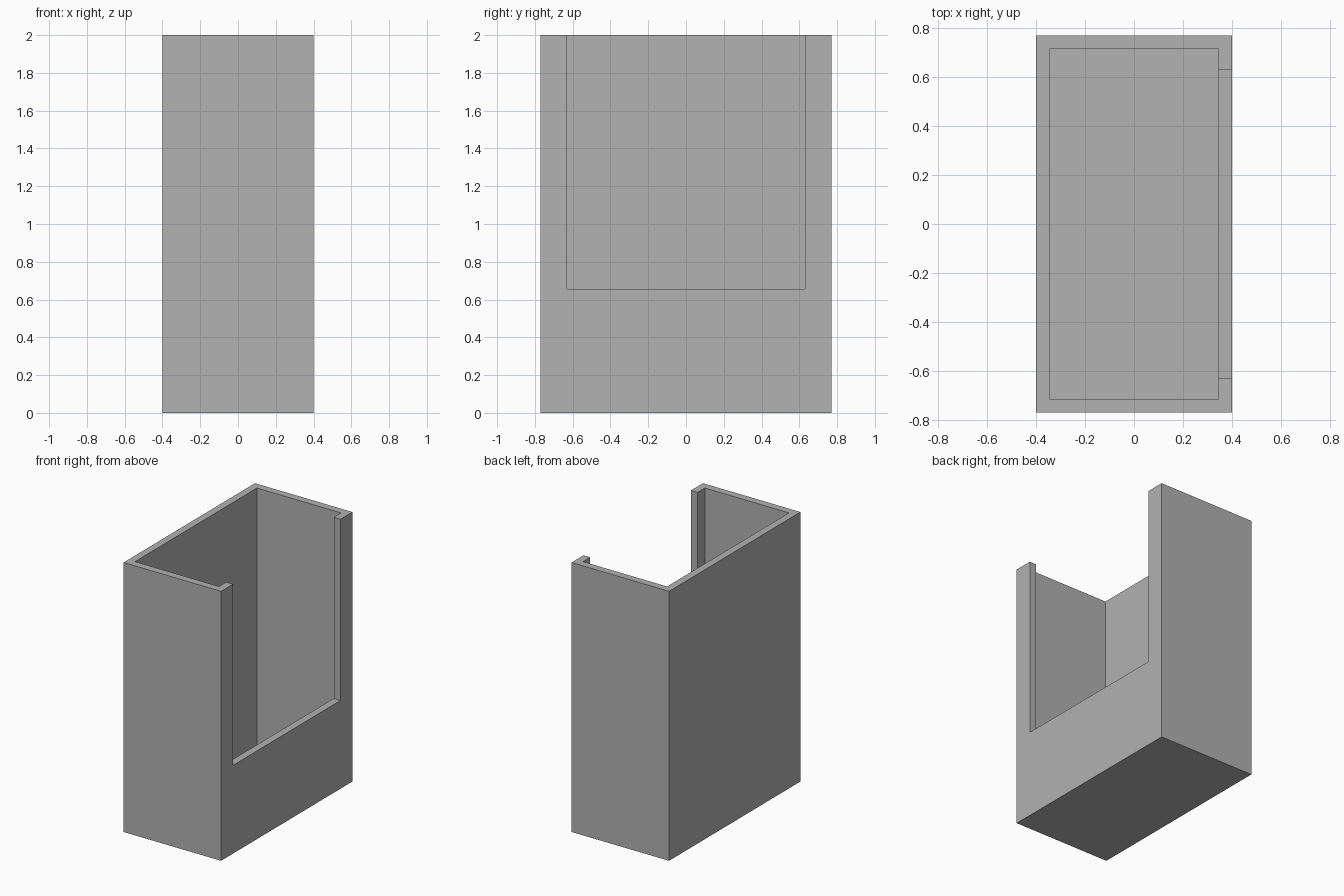
import bpy

if "Cube" in bpy.data.objects:
    bpy.data.objects.remove(bpy.data.objects["Cube"])

W, D, H = 0.80, 1.54, 2.0   # outer size
T = 0.055                   # wall and floor thickness
SLOT_HALF, SLOT_Z = 0.63, 0.655

grey = bpy.data.materials.new("grey")
grey.diffuse_color = (0.445, 0.445, 0.445, 1)
grey.use_nodes = True
grey.node_tree.nodes["Principled BSDF"].inputs["Base Color"].default_value = grey.diffuse_color


def box(name, lo, hi):
    """Axis-aligned box between two corners."""
    mid = [(a + b) / 2 for a, b in zip(lo, hi)]
    bpy.ops.mesh.primitive_cube_add(size=1, location=mid)
    ob = bpy.context.object
    ob.name = name
    ob.scale = [b - a for a, b in zip(lo, hi)]
    bpy.ops.object.transform_apply(location=True, rotation=True, scale=True)
    ob.data.materials.append(grey)
    return ob


# Open-topped holder body
body = box("holder_body", (-W / 2, -D / 2, 0), (W / 2, D / 2, H))

# Hollow inside, and the wide slot open at the top of the right wall
cavity = box("cavity_cutter", (-W / 2 + T, -D / 2 + T, T), (W / 2 - T, D / 2 - T, H + 0.2))
slot = box("slot_cutter", (0, -SLOT_HALF, SLOT_Z), (W / 2 + 0.2, SLOT_HALF, H + 0.1))

for cutter in (cavity, slot):
    cutter.hide_render = True
    cutter.display_type = 'WIRE'
    mod = body.modifiers.new(cutter.name, 'BOOLEAN')
    mod.operation = 'DIFFERENCE'
    mod.solver = 'EXACT'
    mod.object = cutter
